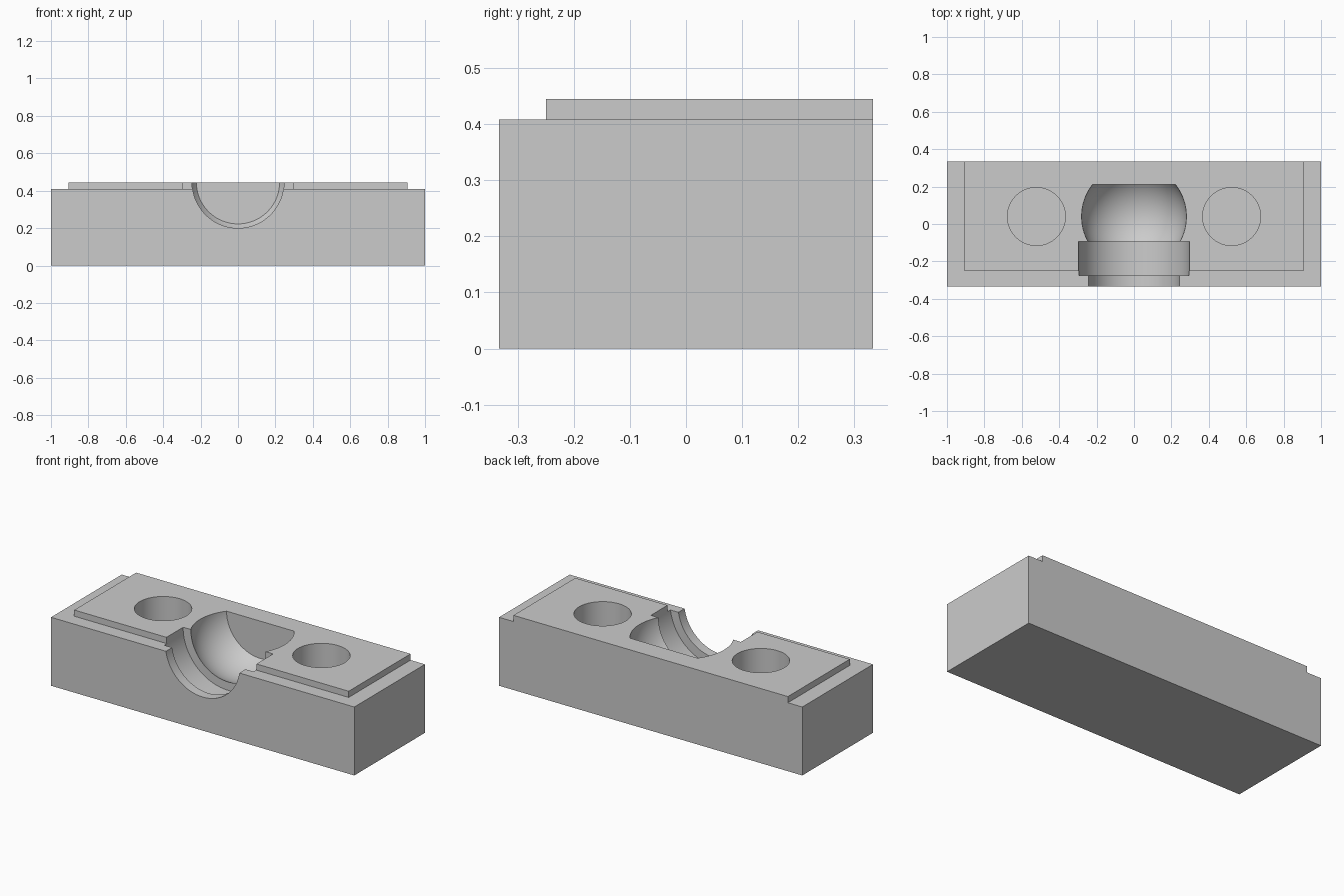
import bpy, bmesh, math
from mathutils import Matrix

cube = bpy.data.objects.get("Cube")
if cube:
    bpy.data.objects.remove(cube, do_unlink=True)

# Main dimensions
HX, HY = 1.0, 0.333            # half length and half depth
STEP_Z, TOP_Z = 0.408, 0.445   # ledge height and plate height
PLATE_X, PLATE_Y = 0.905, -0.25
BALL_Y, BALL_R = 0.04, 0.28
SEG = 96

grey = bpy.data.materials.new("plain grey")
grey.use_nodes = True
COLOR = (0.6, 0.6, 0.6, 1)
grey.diffuse_color = COLOR
grey.node_tree.nodes["Principled BSDF"].inputs["Base Color"].default_value = COLOR


def make_object(name, bm):
    bmesh.ops.recalc_face_normals(bm, faces=bm.faces[:])
    mesh = bpy.data.meshes.new(name)
    bm.to_mesh(mesh)
    bm.free()
    mesh.materials.append(grey)
    obj = bpy.data.objects.new(name, mesh)
    bpy.context.collection.objects.link(obj)
    return obj


def box(name, lo, hi):
    bm = bmesh.new()
    bmesh.ops.create_cube(bm, size=1)
    for v in bm.verts:
        v.co = [lo[i] if v.co[i] < 0 else hi[i] for i in range(3)]
    return make_object(name, bm)


def lathe_y(name, profile):
    """Closed solid turned about the y axis at plate height, from (y, radius) points."""
    bm = bmesh.new()
    rings = []
    for y, r in profile:
        angles = [2 * math.pi * (i + 0.5) / SEG for i in range(SEG)]
        rings.append([bm.verts.new((r * math.cos(a), y, TOP_Z + r * math.sin(a)))
                      for a in angles])
    for a, b in zip(rings, rings[1:]):
        for i in range(SEG):
            j = (i + 1) % SEG
            bm.faces.new((a[i], a[j], b[j], b[i]))
    bm.faces.new(rings[0])
    bm.faces.new(rings[-1])
    return make_object(name, bm)


def cylinder(name, x, y, r, z0, z1):
    bm = bmesh.new()
    bmesh.ops.create_cone(bm, cap_ends=True, segments=SEG, radius1=r, radius2=r,
                          depth=z1 - z0,
                          matrix=Matrix.Translation((x, y, (z0 + z1) / 2)))
    return make_object(name, bm)


def cut(target, cutter):
    cutter.hide_render = True
    mod = target.modifiers.new("cut", 'BOOLEAN')
    mod.operation = 'DIFFERENCE'
    mod.solver = 'EXACT'
    mod.object = cutter
    bpy.context.view_layer.objects.active = target
    bpy.ops.object.modifier_apply(modifier=mod.name)
    bpy.data.objects.remove(cutter, do_unlink=True)


# Solid block
block = box("socket_block", (-HX, -HY, 0), (HX, HY, TOP_Z))

# Ledge along the front and both ends, leaving a raised plate
cut(block, box("front_ledge_cutter", (-1.2, -0.6, STEP_Z), (1.2, PLATE_Y, 0.6)))
for side in (-1, 1):
    xs = sorted((side * PLATE_X, side * 1.2))
    cut(block, box("end_ledge_cutter", (xs[0], -0.7, STEP_Z), (xs[1], 0.7, 0.6)))

# Half-round cavity: front opening, collar groove and ball seat with a flat back
profile = [(-0.45, 0.245), (-0.275, 0.245), (-0.275, 0.297), (-0.093, 0.297)]
for i in range(29):
    y = -0.093 + (0.21 + 0.093) * i / 28
    profile.append((y, math.sqrt(BALL_R ** 2 - (y - BALL_Y) ** 2)))
cut(block, lathe_y("cavity_cutter", profile))

# Blind round holes either side of the cavity
for side in (-1, 1):
    cut(block, cylinder("hole_cutter", side * 0.522, BALL_Y, 0.155, 0.17, 0.6))

# Smooth the curved walls and keep edges crisp
bpy.ops.object.select_all(action='DESELECT')
block.select_set(True)
bpy.context.view_layer.objects.active = block
bpy.ops.object.shade_smooth_by_angle(angle=math.radians(25))
